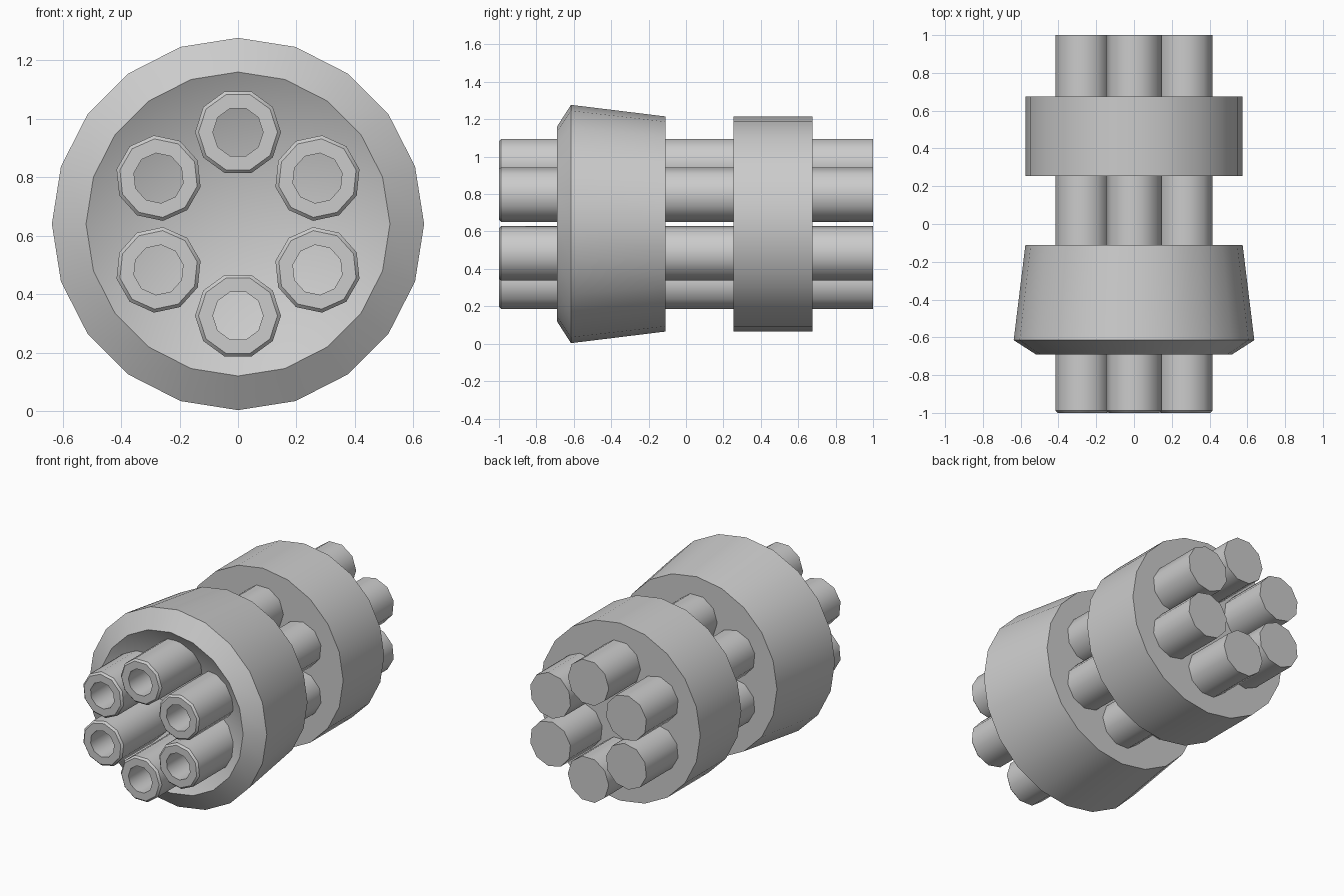
import bpy, bmesh
from math import sin, cos, pi, radians

if "Cube" in bpy.data.objects:
    bpy.data.objects.remove(bpy.data.objects["Cube"])

CENTRE_Z = 0.64


def lathe(name, profile, sides, x=0.0, z=CENTRE_Z, phase=0.0):
    """Revolve (radius, y) points about an axis parallel to y; radius 0 closes an end."""
    bm = bmesh.new()
    rings = []
    for r, y in profile:
        if r == 0:
            rings.append([bm.verts.new((x, y, z))] * sides)
        else:
            angles = [phase + 2 * pi * i / sides for i in range(sides)]
            rings.append([bm.verts.new((x + r * sin(a), y, z + r * cos(a))) for a in angles])
    for a, b in zip(rings, rings[1:]):
        for i in range(sides):
            j = (i + 1) % sides
            corners = list(dict.fromkeys((a[i], a[j], b[j], b[i])))
            bm.faces.new(corners)
    bmesh.ops.recalc_face_normals(bm, faces=bm.faces)
    mesh = bpy.data.meshes.new(name)
    bm.to_mesh(mesh)
    bm.free()
    obj = bpy.data.objects.new(name, mesh)
    bpy.context.collection.objects.link(obj)
    bpy.ops.object.select_all(action='DESELECT')
    obj.select_set(True)
    bpy.context.view_layer.objects.active = obj
    bpy.ops.object.shade_smooth_by_angle(angle=radians(40))
    return obj


# Front collar: tapered body, chamfered lip and conical recess
lathe("front_collar", [(0, -0.39), (0.52, -0.69), (0.637, -0.615),
                       (0.575, -0.11), (0, -0.11)], 20)

# Rear collar: plain drum
lathe("rear_collar", [(0, 0.255), (0.575, 0.255), (0.575, 0.675), (0, 0.675)], 20)

# Six barrels in a ring, chamfered muzzle and bored front, closed at the back
barrel = [(0, -0.3), (0.086, -0.3), (0.086, -1.0), (0.135, -1.0),
          (0.147, -0.988), (0.147, 1.0), (0, 1.0)]
for i in range(6):
    a = i * pi / 3
    lathe(f"barrel_{i + 1}", barrel, 10, 0.314 * sin(a),
          CENTRE_Z + 0.314 * cos(a), a + pi / 10)
